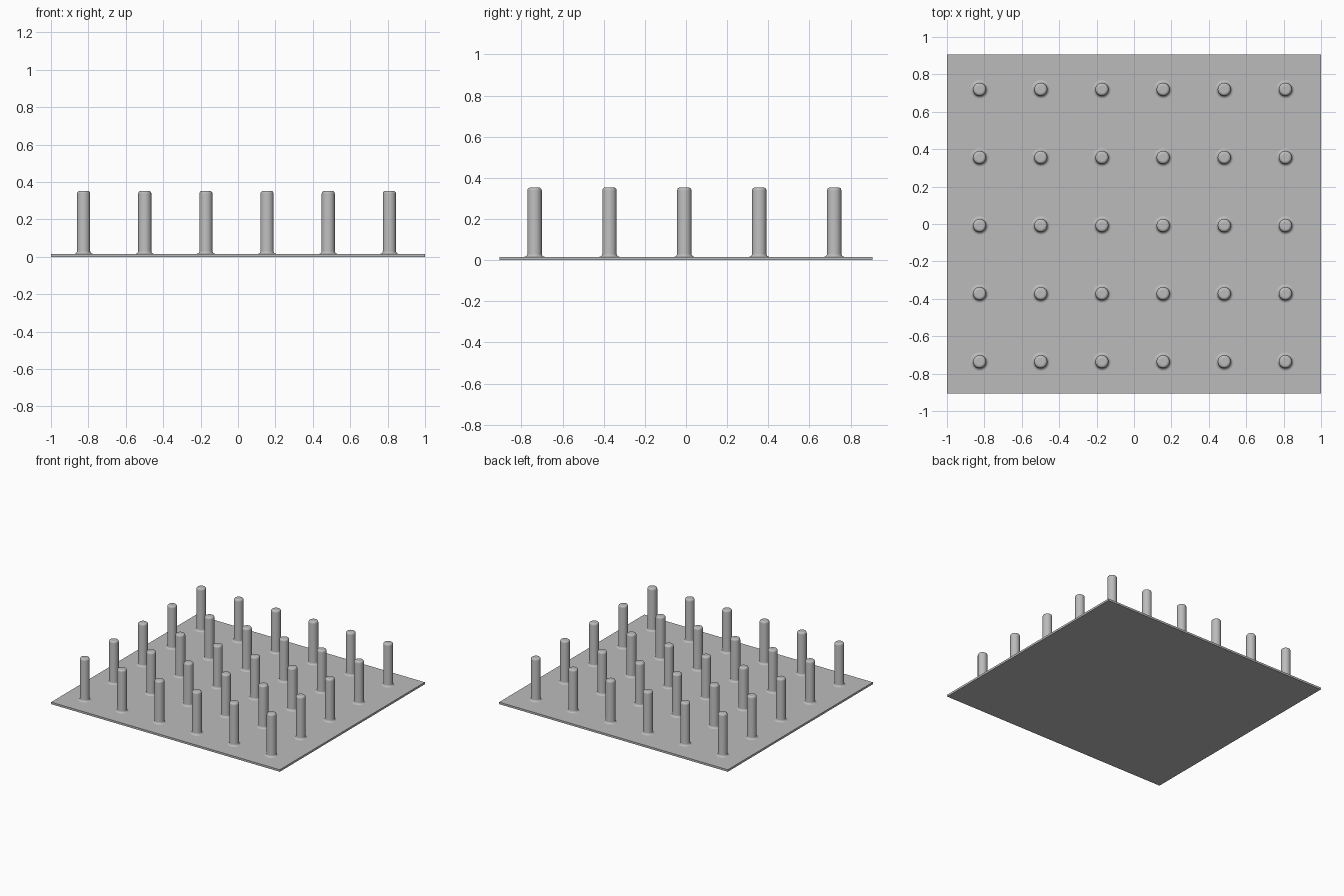
import bpy, bmesh
from math import sin, cos, pi

cube = bpy.data.objects.get("Cube")
if cube:
    bpy.data.objects.remove(cube, do_unlink=True)

HALF_X, HALF_Y, THICK = 1.0, 0.906, 0.016
RADIUS, TOP, FILLET, ROUND = 0.035, 0.353, 0.015, 0.015
SIDES, STEPS = 32, 5

grey = bpy.data.materials.new("plain grey")
grey.use_nodes = True
colour = (0.5, 0.5, 0.5, 1)
grey.diffuse_color = colour
grey.node_tree.nodes["Principled BSDF"].inputs["Base Color"].default_value = colour


def add_object(name, mesh, location):
    obj = bpy.data.objects.new(name, mesh)
    obj.location = location
    bpy.context.collection.objects.link(obj)
    return obj


# Base plate
bm = bmesh.new()
bmesh.ops.create_cube(bm, size=1)
bmesh.ops.scale(bm, vec=(2 * HALF_X, 2 * HALF_Y, THICK), verts=bm.verts)
plate = bpy.data.meshes.new("base_plate")
bm.to_mesh(plate)
bm.free()
plate.materials.append(grey)
add_object("base_plate", plate, (0, 0, THICK / 2))

# Pin profile: flared fillet at the foot, straight shank, rounded top edge
angles = [pi / 2 * i / STEPS for i in range(STEPS + 1)]
profile = [(RADIUS + FILLET * (1 - sin(a)), THICK + FILLET * (1 - cos(a))) for a in angles]
profile += [(RADIUS - ROUND * (1 - cos(a)), TOP - ROUND * (1 - sin(a))) for a in angles]

# Pin mesh, revolved from the profile and capped on top
bm = bmesh.new()
rings = [[bm.verts.new((r * cos(2 * pi * k / SIDES), r * sin(2 * pi * k / SIDES), z))
          for k in range(SIDES)] for r, z in profile]
for low, high in zip(rings, rings[1:]):
    for k in range(SIDES):
        n = (k + 1) % SIDES
        bm.faces.new((low[k], low[n], high[n], high[k])).smooth = True
bm.faces.new(rings[-1])
pin = bpy.data.meshes.new("pin")
bm.to_mesh(pin)
bm.free()
pin.materials.append(grey)

# Grid of pins, set slightly off the plate centre
for row in range(5):
    for col in range(6):
        add_object(f"pin_row{row + 1}_col{col + 1}", pin,
                   (-0.008 + (col - 2.5) * 0.327, -0.008 + (row - 2) * 0.364, 0))
